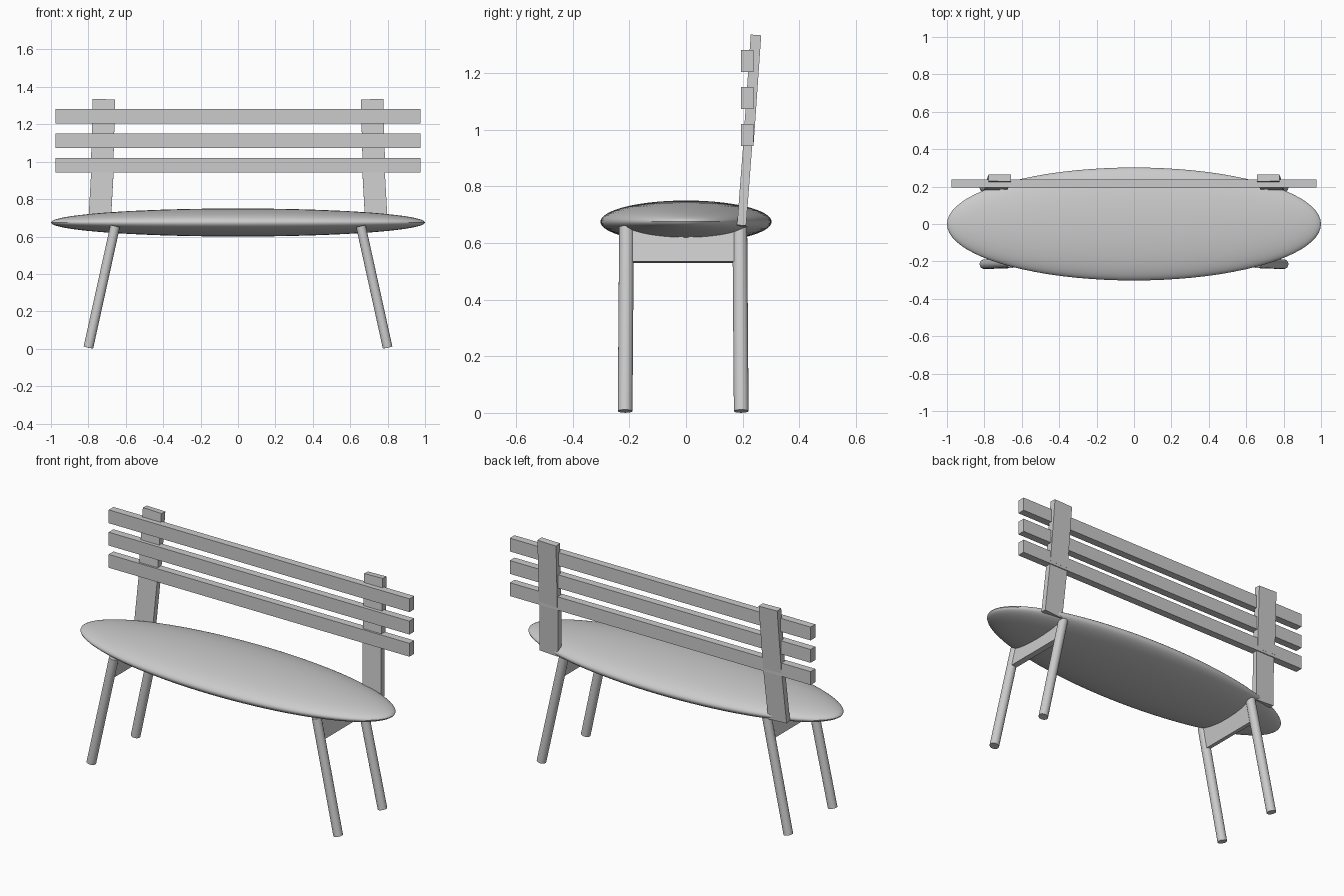
import bpy
from math import radians
from mathutils import Vector, Matrix

if "Cube" in bpy.data.objects:
    bpy.data.objects.remove(bpy.data.objects["Cube"])


def smooth(obj):
    bpy.ops.object.shade_smooth_by_angle(angle=radians(35))
    return obj


def box(name, matrix):
    bpy.ops.mesh.primitive_cube_add(size=1)
    obj = bpy.context.object
    obj.name = name
    obj.data.transform(matrix)
    return obj


def beam(name, a, b, width, depth):
    """Rectangular bar from a to b, width along x and depth along y."""
    a, b = Vector(a), Vector(b)
    z = (b - a).normalized()
    y = z.cross(Vector((1, 0, 0))).normalized()
    x = y.cross(z)
    rot = Matrix((x, y, z)).transposed().to_4x4()
    size = Matrix.Diagonal((width, depth, (b - a).length, 1))
    return box(name, Matrix.Translation((a + b) / 2) @ rot @ size)


def rod(name, a, b, radius):
    a, b = Vector(a), Vector(b)
    bpy.ops.mesh.primitive_cylinder_add(vertices=24, radius=radius, depth=(b - a).length)
    obj = bpy.context.object
    obj.name = name
    rot = (b - a).to_track_quat('Z', 'Y').to_matrix().to_4x4()
    obj.data.transform(Matrix.Translation((a + b) / 2) @ rot)
    return smooth(obj)


def mirror_x(obj):
    obj.modifiers.new("mirror", 'MIRROR').use_mirror_merge = False


# Seat: flattened ellipsoid
bpy.ops.mesh.primitive_uv_sphere_add(segments=80, ring_count=40, radius=1)
seat = bpy.context.object
seat.name = "seat"
seat.data.transform(Matrix.Translation((0, 0, 0.675)) @ Matrix.Diagonal((1, 0.302, 0.075, 1)))
smooth(seat)

# Splayed round legs
for name, y_foot, y_top in (("front_leg", -0.215, -0.21), ("back_leg", 0.195, 0.19)):
    mirror_x(rod(name, (0.80, y_foot, 0.006), (0.657, y_top, 0.656), 0.026))

# Leg rail: plate leaning with the legs
rail = beam("leg_rail", (0.684, -0.01, 0.532), (0.66, -0.01, 0.645), 0.03, 0.40)
mirror_x(rail)

# Back posts, in two overlapping lengths
mirror_x(beam("lower_back_post", (0.741, 0.196, 0.659), (0.722, 0.222, 1.0), 0.12, 0.032))
mirror_x(beam("upper_back_post", (0.727, 0.221, 0.96), (0.717, 0.247, 1.333), 0.12, 0.037))

# Horizontal back slats
for i, z in enumerate((0.982, 1.112, 1.243)):
    box(f"back_slat_{i + 1}",
        Matrix.Translation((0, 0.217, z)) @ Matrix.Diagonal((1.95, 0.044, 0.078, 1)))
